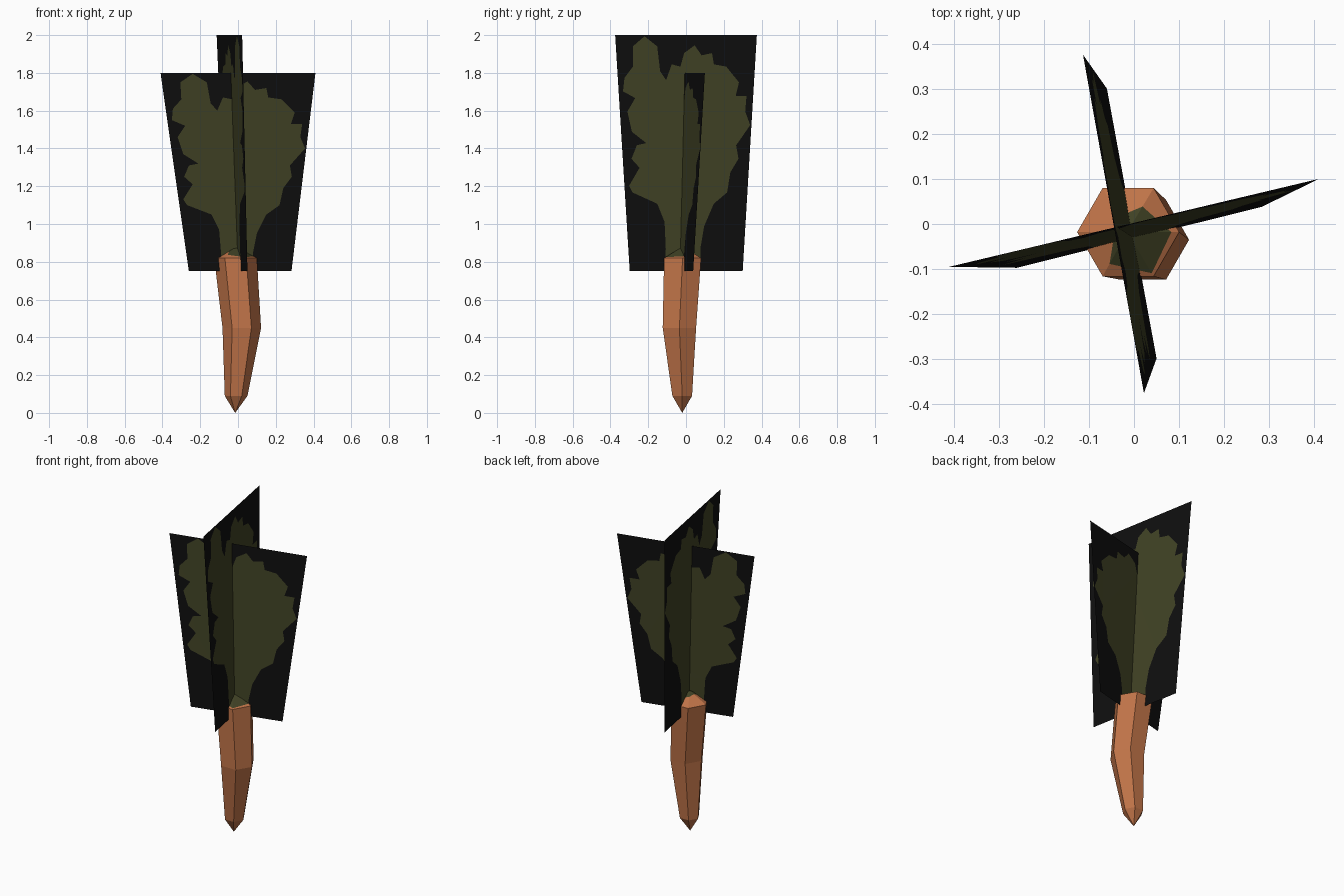
import bpy, bmesh, math
from mathutils import Vector
from mathutils.geometry import delaunay_2d_cdt

if "Cube" in bpy.data.objects:
    bpy.data.objects.remove(bpy.data.objects["Cube"])


def material(name, rgb):
    m = bpy.data.materials.new(name)
    m.diffuse_color = (*rgb, 1)
    m.use_nodes = True
    m.node_tree.nodes["Principled BSDF"].inputs["Base Color"].default_value = m.diffuse_color
    return m


ORANGE = material("carrot orange", (0.53, 0.175, 0.066))
GREEN = material("leaf green", (0.051, 0.054, 0.018))
BLACK = material("card black", (0.0045, 0.0045, 0.0045))


def add_object(name, bm, mats):
    me = bpy.data.meshes.new(name)
    bm.to_mesh(me)
    bm.free()
    for m in mats:
        me.materials.append(m)
    ob = bpy.data.objects.new(name, me)
    bpy.context.collection.objects.link(ob)
    return ob


# Carrot root: bent hexagonal rings between a bottom tip and a low cone on top
bm = bmesh.new()
tip = bm.verts.new((-0.015, -0.02, 0))
peak = bm.verts.new((-0.015, -0.018, 0.88))
rings = []
for cx, cy, z, r in [(-0.01, -0.02, 0.09, 0.06), (0.02, -0.035, 0.45, 0.102),
                     (-0.013, -0.018, 0.82, 0.113)]:
    rings.append([bm.verts.new((cx + r * math.cos(k * math.pi / 3),
                                cy + r * math.sin(k * math.pi / 3), z))
                  for k in range(6)])
# Edge of the green stain on the cone, as a share of each spoke
stain = [0.85, 0.58, 0.35, 0.25, 0.72, 0.93]
rings.append([bm.verts.new(peak.co.lerp(v.co, t)) for v, t in zip(rings[2], stain)])
for k in range(6):
    n = (k + 1) % 6
    bm.faces.new((tip, rings[0][n], rings[0][k]))
    for a, b in zip(rings, rings[1:]):
        bm.faces.new((a[k], a[n], b[n], b[k]))
    bm.faces.new((rings[3][k], rings[3][n], peak)).material_index = 1
bmesh.ops.recalc_face_normals(bm, faces=bm.faces[:])
add_object("carrot_root", bm, [ORANGE, GREEN])

# Leaf outline (x, z) as seen on the wide card, anticlockwise from the stem
LEAF = [(-0.09, 0.77), (0.08, 0.77), (0.08, 0.85), (0.1, 0.95), (0.15, 1.05),
        (0.22, 1.1), (0.24, 1.19), (0.285, 1.25), (0.275, 1.31), (0.355, 1.40),
        (0.33, 1.46), (0.34, 1.53), (0.28, 1.53), (0.30, 1.59), (0.23, 1.66),
        (0.16, 1.67), (0.15, 1.72), (0.09, 1.71), (0.05, 1.755), (-0.01, 1.72),
        (-0.03, 1.66), (-0.08, 1.67), (-0.11, 1.60), (-0.145, 1.64),
        (-0.165, 1.75), (-0.24, 1.795), (-0.305, 1.75), (-0.30, 1.66),
        (-0.345, 1.61), (-0.35, 1.55), (-0.28, 1.52), (-0.32, 1.46),
        (-0.29, 1.37), (-0.21, 1.32), (-0.26, 1.31), (-0.285, 1.25),
        (-0.24, 1.21), (-0.29, 1.13), (-0.27, 1.10), (-0.14, 1.05),
        (-0.10, 0.97), (-0.09, 0.85)]


def leaf_uv(x, z):
    v = (z - 0.75) / 1.05
    left, right = -0.26 - 0.15 * v, 0.283 + 0.127 * v
    return Vector(((x - left) / (right - left), v))


def leaf_card(name, b0, b1, t0, t1):
    """Flat card with the leaf cut in; corners are bottom and top, start and end."""
    b0, b1, t0, t1 = map(Vector, (b0, b1, t0, t1))
    pts = [Vector(p) for p in ((0, 0), (1, 0), (1, 1), (0, 1))]
    pts += [leaf_uv(*p) for p in LEAF]
    loops = [list(range(4)), list(range(4, len(pts)))]
    verts, _, faces, _, _, origin = delaunay_2d_cdt(pts, [], loops, 1, 1e-5, True)
    bm = bmesh.new()
    vs = [bm.verts.new(b0.lerp(b1, p.x).lerp(t0.lerp(t1, p.x), p.y)) for p in verts]
    for f, src in zip(faces, origin):
        bm.faces.new([vs[i] for i in f]).material_index = int(1 in src)
    add_object(name, bm, [BLACK, GREEN])


# Two crossed leaf cards
leaf_card("wide_leaf_card", (-0.26, -0.097, 0.75), (0.283, 0.038, 0.75),
          (-0.41, -0.095, 1.8), (0.41, 0.10, 1.8))
leaf_card("tall_leaf_card", (0.05, -0.298, 0.75), (-0.06, 0.30, 0.75),
          (0.022, -0.375, 2.0), (-0.113, 0.375, 2.0))
